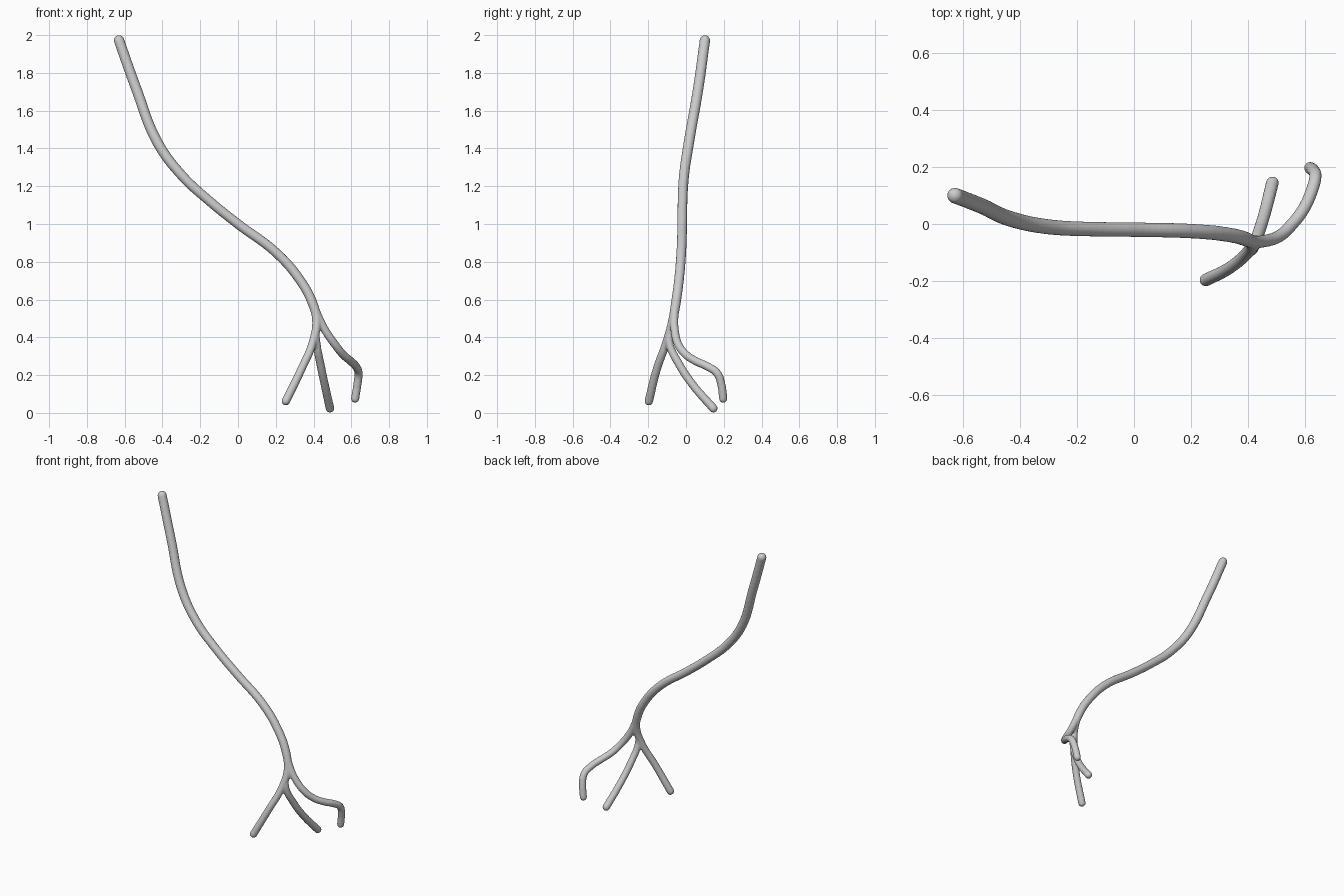
import bpy

if "Cube" in bpy.data.objects:
    bpy.data.objects.remove(bpy.data.objects["Cube"])

# Centre lines: (x, y, z, radius), listed from top to bottom
STEM = [(-.63, .1, 1.972, .028), (-.54, .065, 1.72, .028), (-.425, .015, 1.43, .028),
        (-.3, -.01, 1.26, .027), (-.155, -.018, 1.125, .026), (0, -.02, 1.0, .026),
        (.2, -.025, .85, .026), (.32, -.036, .715, .026), (.395, -.054, .58, .026),
        (.416, -.07, .49, .024), (.395, -.105, .37, .022), (.335, -.155, .23, .022),
        (.253, -.197, .062, .023)]
MIDDLE = [(.412, -.085, .44, .018), (.416, -.088, .37, .021), (.436, -.038, .26, .022),
          (.459, .035, .15, .022), (.487, .145, .024, .023)]
HOOK = [(.405, -.058, .56, .022), (.425, -.062, .51, .022), (.46, -.06, .44, .022),
        (.515, -.04, .36, .022), (.555, -.002, .31, .022), (.595, .05, .275, .022),
        (.625, .115, .245, .022), (.638, .165, .21, .022), (.632, .187, .15, .022),
        (.62, .197, .075, .022)]


def tube(name, pts):
    """Round swept tube with ball ends, returned as mesh objects."""
    cu = bpy.data.curves.new(name, 'CURVE')
    cu.dimensions = '3D'
    cu.bevel_depth = 1.0
    cu.bevel_resolution = 6
    cu.resolution_u = 10
    cu.use_fill_caps = True
    sp = cu.splines.new('BEZIER')
    sp.bezier_points.add(len(pts) - 1)
    for bp, (x, y, z, r) in zip(sp.bezier_points, pts):
        bp.co = (x, y, z)
        bp.radius = r
        bp.handle_left_type = bp.handle_right_type = 'AUTO'
    ob = bpy.data.objects.new(name, cu)
    bpy.context.collection.objects.link(ob)
    bpy.ops.object.select_all(action='DESELECT')
    ob.select_set(True)
    bpy.context.view_layer.objects.active = ob
    bpy.ops.object.convert(target='MESH')
    parts = [bpy.context.object]
    for x, y, z, r in (pts[0], pts[-1]):
        bpy.ops.mesh.primitive_uv_sphere_add(segments=20, ring_count=12,
                                             radius=r, location=(x, y, z))
        parts.append(bpy.context.object)
    return parts


# Stem with its three forked ends, joined into one object
parts = tube("stem", STEM) + tube("middle_branch", MIDDLE) + tube("hooked_branch", HOOK)
bpy.ops.object.select_all(action='DESELECT')
for p in parts:
    p.select_set(True)
bpy.context.view_layer.objects.active = parts[0]
bpy.ops.object.join()
root = bpy.context.object
root.name = "branching_stem"
bpy.ops.object.transform_apply(location=True, rotation=True, scale=True)

# Fuse into one skin and soften the forks
rm = root.modifiers.new("fuse", 'REMESH')
rm.mode = 'VOXEL'
rm.voxel_size = 0.006
rm.use_smooth_shade = True
sm = root.modifiers.new("soften", 'SMOOTH')
sm.factor = 0.5
sm.iterations = 4
